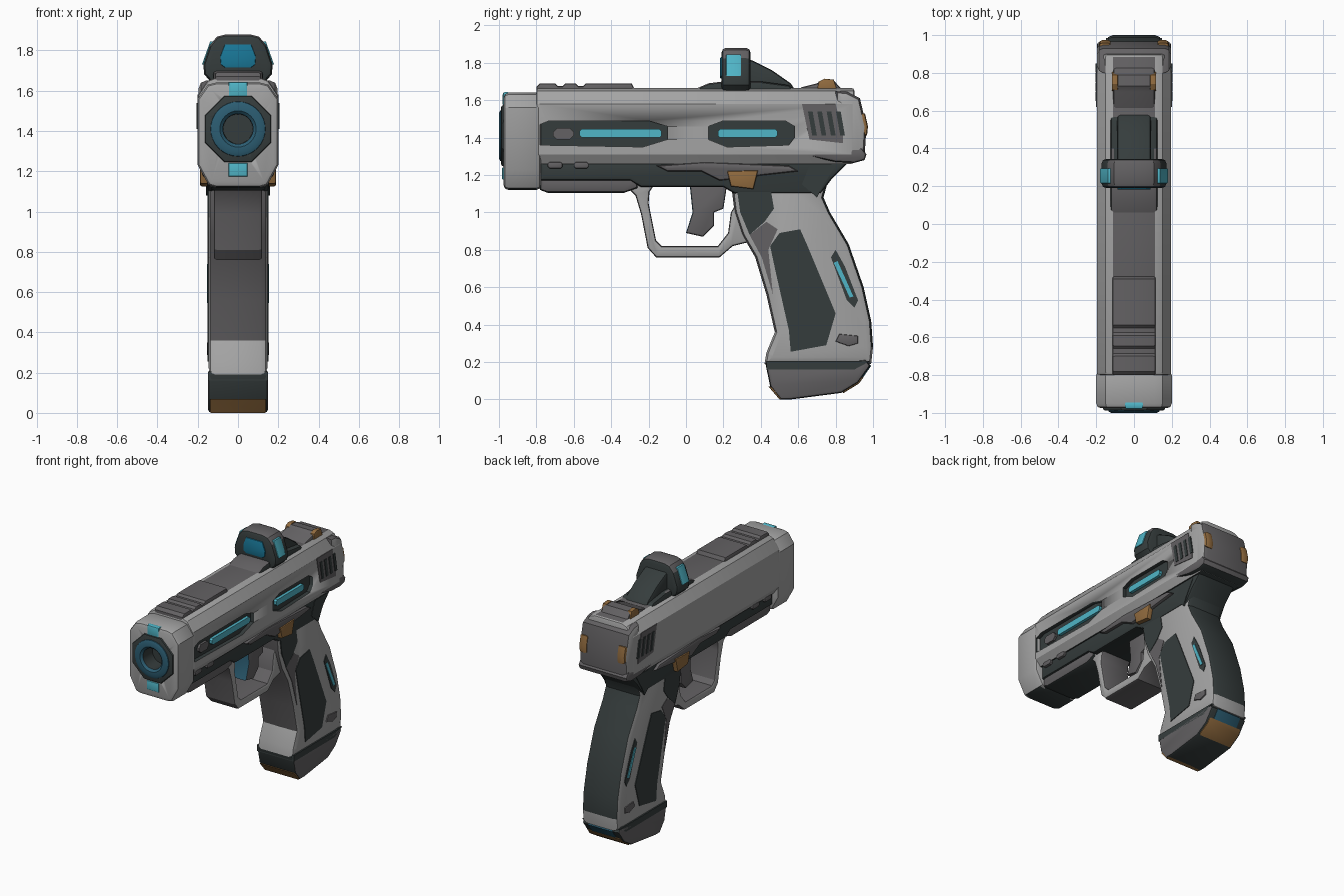
import bpy, bmesh, math
from mathutils import Vector


def material(name, r, g, b):
    m = bpy.data.materials.new(name)
    m.diffuse_color = (r, g, b, 1)
    return m


LIGHT = material("light grey", 0.37, 0.37, 0.37)
MID = material("mid grey", 0.125, 0.12, 0.125)
DARK = material("dark green grey", 0.036, 0.046, 0.046)
CYAN = material("cyan glow", 0.08, 0.46, 0.57)
BLUE = material("lens blue", 0.01, 0.19, 0.32)
TEAL = material("ring blue", 0.025, 0.11, 0.17)
BRONZE = material("bronze", 0.29, 0.15, 0.05)


def finish(bm, name, mats, rule=None):
    bmesh.ops.recalc_face_normals(bm, faces=bm.faces)
    bm.normal_update()
    for f in bm.faces:
        f.smooth = True
        if rule:
            f.material_index = rule(f.calc_center_median(), f.normal)
    me = bpy.data.meshes.new(name)
    bm.to_mesh(me)
    bm.free()
    for m in mats:
        me.materials.append(m)
    me.set_sharp_from_angle(angle=math.radians(28))
    ob = bpy.data.objects.new(name, me)
    bpy.context.collection.objects.link(ob)
    return ob


def prism(name, pts, lo, hi, mats, axis='X', bevel=0.0, rule=None, mirror=False):
    """Extrude a (y,z) profile along X or an (x,z) profile along Y, softening its rims."""
    bm = bmesh.new()
    place = (lambda a, b, t: (t, a, b)) if axis == 'X' else (lambda a, b, t: (a, t, b))
    n = len(pts)
    A = [bm.verts.new(place(a, b, lo)) for a, b in pts]
    B = [bm.verts.new(place(a, b, hi)) for a, b in pts]
    caps = [bm.faces.new(A), bm.faces.new(B)]
    for i in range(n):
        j = (i + 1) % n
        bm.faces.new((A[i], A[j], B[j], B[i]))
    bmesh.ops.recalc_face_normals(bm, faces=bm.faces)
    if bevel:
        rim = list({e for f in caps for e in f.edges})
        bmesh.ops.bevel(bm, geom=rim, offset=bevel, segments=2, profile=0.5,
                        affect='EDGES', clamp_overlap=True)
    if mirror:
        d = bmesh.ops.duplicate(bm, geom=bm.verts[:] + bm.edges[:] + bm.faces[:])
        for v in d['geom']:
            if isinstance(v, bmesh.types.BMVert):
                v.co.x *= -1
    return finish(bm, name, mats if isinstance(mats, list) else [mats], rule)


def rect(a0, a1, b0, b1, c=0.0):
    """Rectangle profile with optional cut corners."""
    if not c:
        return [(a0, b0), (a1, b0), (a1, b1), (a0, b1)]
    return [(a0 + c, b0), (a1 - c, b0), (a1, b0 + c), (a1, b1 - c),
            (a1 - c, b1), (a0 + c, b1), (a0, b1 - c), (a0, b0 + c)]


def sym(half):
    return half + [(-a, b) for a, b in reversed(half)]


def cut(ob, cutter):
    m = ob.modifiers.new("cut", 'BOOLEAN')
    m.operation, m.object, m.solver = 'DIFFERENCE', cutter, 'EXACT'
    me = bpy.data.meshes.new_from_object(ob.evaluated_get(bpy.context.evaluated_depsgraph_get()))
    ob.modifiers.clear()
    ob.data = me
    bpy.data.objects.remove(cutter)


edge_mid = lambda c, n: 0 if abs(n.x) > 0.5 else 1

# Slide with recessed, glowing side slots
slide = prism("slide", sym([(0.11, 1.665), (0.15, 1.65), (0.197, 1.58), (0.197, 1.31), (0.165, 1.26)]),
              -0.8, 0.9, [LIGHT, MID, DARK], 'Y', 0.015,
              lambda c, n: 1 if n.z > 0.95 else 2 if n.z < -0.9 else 0)
for i, (a, b, c, d) in enumerate([(-0.78, -0.10, -0.57, -0.13), (0.12, 0.58, 0.17, 0.49)]):
    slot = [(a, 1.36), (b - 0.13, 1.35), (b, 1.39), (b, 1.46), (b - 0.1, 1.49), (a + 0.05, 1.49), (a, 1.47)]
    if i:
        slot = [(a, 1.39), (a + 0.1, 1.35), (b - 0.03, 1.36), (b, 1.40), (b, 1.46), (b - 0.05, 1.49), (a + 0.08, 1.49), (a, 1.46)]
    cut(slide, prism("slot_cutter", slot, 0.165, 0.3, DARK, mirror=True))
    prism(f"slot_floor_{i}", slot, 0.162, 0.169, DARK, mirror=True)
    prism(f"slot_light_{i}", rect(c, d, 1.40, 1.445, 0.012), 0.165, 0.19, CYAN, mirror=True)
prism("slot_plug", rect(-0.71, -0.60, 1.39, 1.45, 0.02), 0.165, 0.185, MID, mirror=True)

# Muzzle block, collar, ring and bore
block = prism("muzzle_block", sym([(0.11, 1.64), (0.15, 1.63), (0.2, 1.56), (0.2, 1.23), (0.145, 1.13), (0.11, 1.12)]),
              -0.975, -0.775, [LIGHT, DARK], 'Y', 0.025, lambda c, n: int(n.z < -0.9))


def disc(r, n, rot=0.0):
    return [(r * math.cos(rot + 2 * math.pi * k / n), 1.41 + r * math.sin(rot + 2 * math.pi * k / n)) for k in range(n)]


collar = prism("muzzle_collar", disc(0.178, 8, math.pi / 8), -0.988, -0.94, DARK, 'Y', 0.012)
for part in (block, collar):
    cut(part, prism("bore_cutter", disc(0.085, 32), -1.1, -0.87, DARK, 'Y'))
bm = bmesh.new()
rings = []
for r, y in [(0.14, -0.975), (0.135, -0.993), (0.12, -1.0), (0.09, -1.0), (0.075, -0.985), (0.073, -0.88)]:
    rings.append([bm.verts.new((x, y, z)) for x, z in disc(r, 32)])
for p, q in zip(rings, rings[1:]):
    for k in range(32):
        bm.faces.new((p[k], p[(k + 1) % 32], q[(k + 1) % 32], q[k]))
bm.faces.new(rings[-1])
finish(bm, "muzzle_ring", [TEAL, DARK], lambda c, n: int(c.y > -0.95))
prism("muzzle_light_top", rect(-0.047, 0.047, 1.565, 1.643), -0.98, -0.94, CYAN, 'Y', 0.012)
prism("muzzle_light_bottom", rect(-0.047, 0.047, 1.175, 1.24), -0.983, -0.95, CYAN, 'Y', 0.005)

# Ribbed plate on top of the slide
prism("top_plate", [(-0.80, 1.65), (-0.80, 1.67), (-0.78, 1.69), (-0.70, 1.69), (-0.685, 1.675), (-0.66, 1.675),
                    (-0.645, 1.69), (-0.59, 1.69), (-0.575, 1.675), (-0.55, 1.675), (-0.535, 1.69),
                    (-0.29, 1.69), (-0.27, 1.65)], -0.115, 0.115, MID, bevel=0.012)

# Reflex sight
prism("sight_base", [(0.04, 1.62), (0.05, 1.66), (0.12, 1.69), (0.2, 1.70), (0.4, 1.70), (0.55, 1.68), (0.62, 1.62)],
      -0.125, 0.125, [DARK, MID], bevel=0.02, rule=lambda c, n: int(n.z > 0.7 and c.y < 0.3))
prism("sight_tail", [(0.3, 1.66), (0.3, 1.83), (0.36, 1.81), (0.46, 1.76), (0.56, 1.69), (0.58, 1.66)],
      -0.09, 0.09, DARK, bevel=0.02)
prism("sight_head", sym([(0.06, 1.88), (0.105, 1.868), (0.14, 1.825), (0.172, 1.73), (0.168, 1.68), (0.12, 1.63)]),
      0.19, 0.345, [DARK, MID], 'Y', 0.025, lambda c, n: int(n.z > 0.5))
prism("sight_lens", sym([(0.065, 1.83), (0.088, 1.77), (0.085, 1.73), (0.065, 1.715)]), 0.183, 0.2, BLUE, 'Y', 0.004)
prism("sight_side_light", [(0.138, 1.845), (0.179, 1.73), (0.15, 1.73), (0.11, 1.845)], 0.215, 0.295, CYAN, 'Y', 0.004, mirror=True)

# Rear of the slide
prism("rear_hump", [(0.58, 1.64), (0.62, 1.67), (0.70, 1.69), (0.73, 1.71), (0.79, 1.705), (0.85, 1.64)],
      -0.11, 0.11, MID, bevel=0.015)
prism("rear_sight_tab", [(0.70, 1.65), (0.71, 1.70), (0.74, 1.715), (0.79, 1.71), (0.81, 1.65)], 0.085, 0.117, BRONZE,
      bevel=0.004, mirror=True)
prism("rear_cap", [(0.80, 1.30), (0.80, 1.65), (0.86, 1.645), (0.93, 1.61), (0.965, 1.46), (0.955, 1.30)],
      -0.195, 0.195, [LIGHT, MID], bevel=0.035, rule=edge_mid)
prism("rear_corner_tab", [(0.915, 1.42), (0.93, 1.53), (0.957, 1.53), (0.973, 1.46), (0.968, 1.41)], 0.12, 0.185, BRONZE,
      bevel=0.02, mirror=True)
prism("serration_plate", [(0.66, 1.39), (0.84, 1.37), (0.84, 1.42), (0.80, 1.58), (0.62, 1.58)], 0.19, 0.201, MID, mirror=True)
for k in range(4):
    y = 0.655 + 0.05 * k
    prism(f"serration_{k}", [(y + 0.02, 1.41), (y + 0.045, 1.41), (y + 0.022, 1.54), (y - 0.003, 1.54)],
          0.195, 0.205, DARK, mirror=True)
prism("beavertail", [(0.58, 1.33), (0.94, 1.345), (0.965, 1.31), (0.955, 1.28), (0.90, 1.265), (0.80, 1.27), (0.66, 1.30)],
      -0.197, 0.197, [MID, DARK], bevel=0.02, rule=lambda c, n: int(n.z < -0.5))

# Lower frame and rail
prism("frame", [(-0.78, 1.28), (-0.78, 1.17), (-0.3, 1.17), (-0.24, 1.135), (0.2, 1.135), (0.26, 1.1), (0.72, 1.1),
                (0.78, 1.18), (0.88, 1.28)], -0.155, 0.155, DARK, bevel=0.02)
prism("under_rail", [(-0.78, 1.19), (-0.78, 1.12), (-0.74, 1.105), (-0.33, 1.105), (-0.26, 1.13), (-0.26, 1.19)],
      -0.14, 0.14, [MID, DARK], bevel=0.02, rule=edge_mid)
prism("frame_side_strip", [(-0.16, 1.25), (-0.1, 1.22), (0.08, 1.22), (0.18, 1.17), (0.42, 1.2), (0.6, 1.22), (0.55, 1.25), (0.1, 1.27)],
      0.14, 0.178, MID, bevel=0.015, mirror=True)
for i, (a, b) in enumerate([(-0.74, -0.66), (-0.6, -0.52)]):
    prism(f"frame_rib_{i}", rect(a, b, 1.235, 1.27, 0.01), 0.14, 0.175, MID, bevel=0.008, mirror=True)
prism("frame_pin", [(0.22, 1.22), (0.24, 1.14), (0.36, 1.125), (0.385, 1.225)], 0.14, 0.188, BRONZE, bevel=0.008, mirror=True)

# Trigger guard and trigger
prism("trigger_guard", [(-0.34, 1.16), (-0.27, 1.09), (-0.24, 0.99), (-0.205, 0.81), (-0.16, 0.76), (0.18, 0.76),
                        (0.25, 0.82), (0.33, 0.84), (0.30, 1.1), (0.24, 1.0), (0.225, 0.89), (0.17, 0.82), (-0.13, 0.82),
                        (-0.16, 0.85), (-0.2, 1.05), (-0.195, 1.11), (-0.16, 1.16)],
      -0.12, 0.12, [LIGHT, MID], bevel=0.015, rule=edge_mid)
prism("trigger", [(0.02, 1.15), (0.035, 1.0), (0.0, 0.89), (0.09, 0.87), (0.15, 0.93), (0.15, 1.0), (0.2, 1.02), (0.22, 1.15)],
      -0.065, 0.065, [MID, TEAL], bevel=0.012, rule=lambda c, n: int(n.y < -0.8))

# Grip: mid grey front, light sides, dark back
prism("grip", [(0.24, 1.16), (0.26, 1.0), (0.30, 0.88), (0.37, 0.76), (0.43, 0.56), (0.475, 0.36), (0.43, 0.25),
               (0.42, 0.19), (0.99, 0.19), (1.0, 0.28), (0.99, 0.42), (0.95, 0.60), (0.87, 0.83), (0.77, 1.0), (0.735, 1.08),
               (0.76, 1.17), (0.84, 1.27), (0.5, 1.2)], -0.147, 0.147, [LIGHT, MID, DARK], bevel=0.035,
      rule=lambda c, n: 0 if abs(n.x) > 0.6 or c.z < 0.34 else 1 if n.y < 0 else 2)
prism("grip_side_panel", [(0.45, 0.82), (0.5, 0.89), (0.61, 0.91), (0.65, 0.82), (0.8, 0.46), (0.75, 0.29), (0.56, 0.255),
                          (0.55, 0.37), (0.48, 0.68)], 0.143, 0.152, DARK, mirror=True)
prism("grip_upper_panel", [(0.27, 1.14), (0.29, 1.0), (0.34, 0.88), (0.42, 0.95), (0.47, 1.02), (0.45, 1.14)], 0.143, 0.151, DARK, mirror=True)
prism("grip_front_strip", [(0.34, 0.88), (0.405, 0.76), (0.465, 0.56), (0.44, 0.8), (0.49, 0.91), (0.43, 0.95)],
      0.143, 0.15, MID, mirror=True)
prism("grip_tang_panel", [(0.62, 1.15), (0.70, 1.08), (0.73, 1.14), (0.80, 1.25), (0.66, 1.25)], 0.143, 0.158, DARK, mirror=True)
prism("grip_rear_slot", [(0.775, 0.76), (0.80, 0.80), (0.85, 0.71), (0.92, 0.53), (0.90, 0.49), (0.86, 0.53)], 0.143, 0.151, DARK, mirror=True)
prism("grip_rear_light", [(0.79, 0.73), (0.81, 0.74), (0.895, 0.55), (0.875, 0.545)], 0.147, 0.155, CYAN, mirror=True)
prism("magazine_catch", [(0.80, 0.31), (0.82, 0.35), (0.92, 0.34), (0.92, 0.30), (0.87, 0.285)], 0.14, 0.155, MID, bevel=0.006, mirror=True)

# Grip base
prism("base_seam", [(0.43, 0.205), (0.43, 0.16), (0.9, 0.16), (0.985, 0.205)], -0.149, 0.149, DARK)
prism("grip_base", [(0.425, 0.19), (0.45, 0.07), (0.505, 0.0), (0.56, 0.0), (0.83, 0.035), (0.92, 0.09), (0.985, 0.18), (0.96, 0.215), (0.86, 0.20), (0.46, 0.175)],
      -0.149, 0.149, [MID, DARK], bevel=0.025, rule=edge_mid)
prism("base_front_tab", [(0.44, 0.07), (0.5, -0.0), (0.53, 0.0), (0.49, 0.06)], -0.14, 0.14, BRONZE, bevel=0.008)
prism("base_rear_tab", [(0.84, 0.033), (0.925, 0.085), (0.95, 0.12), (0.91, 0.12), (0.84, 0.06)], -0.135, 0.135, BRONZE, bevel=0.01)
prism("base_rear_light", [(0.945, 0.115), (0.99, 0.18), (0.97, 0.20), (0.93, 0.13)], -0.1, 0.1, TEAL, bevel=0.008)
